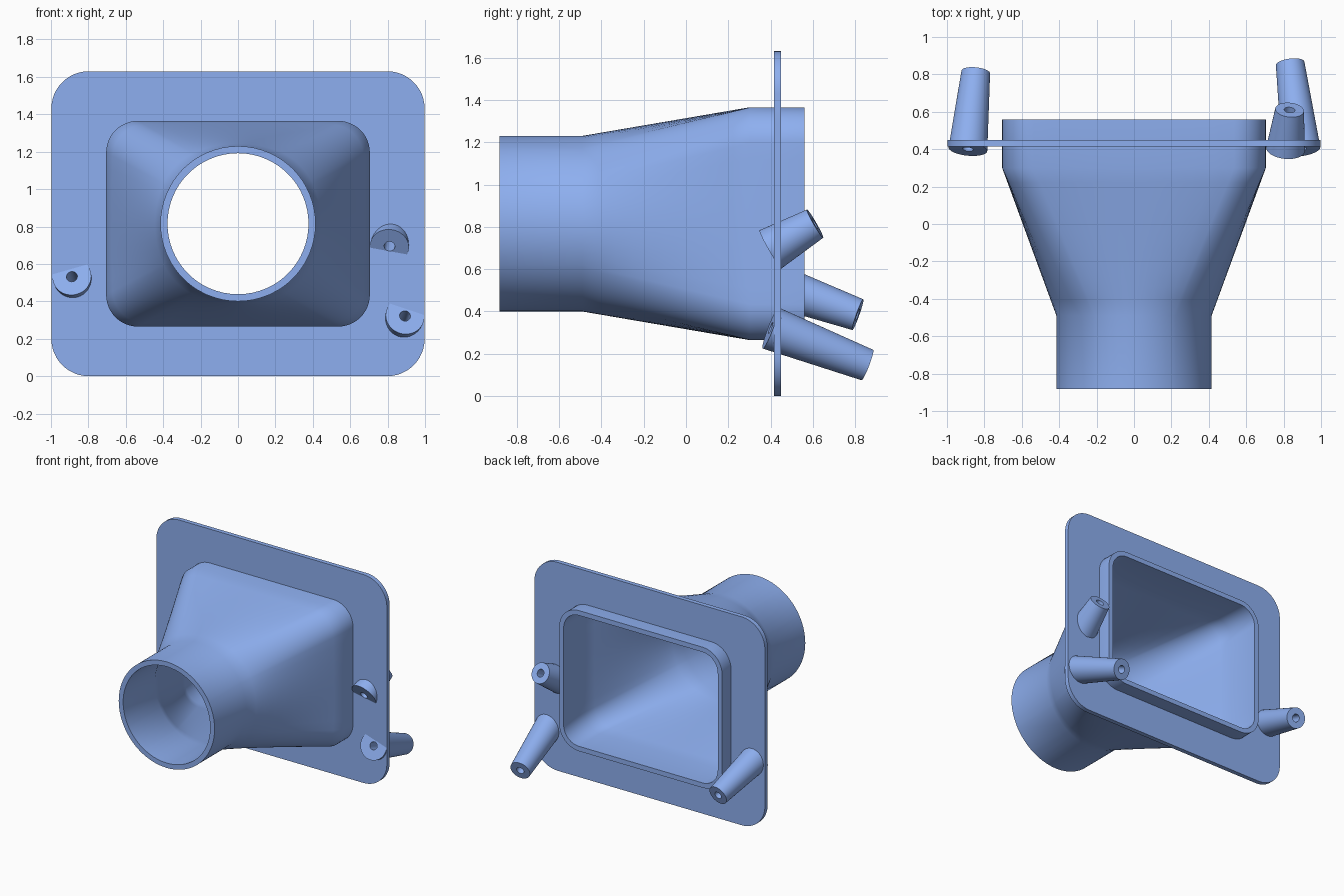
import bpy, bmesh
from math import sin, cos, radians, pi
from mathutils import Vector

if "Cube" in bpy.data.objects:
    bpy.data.objects.remove(bpy.data.objects["Cube"])

CZ = 0.815          # height of the duct axis
ARC, SIDE = 12, 10  # segments per corner and per straight side
CORNERS = [(1, 1), (-1, 1), (-1, -1), (1, -1)]
SPANS = [(28, 60), (120, 152), (208, 240), (300, 332)]  # circle angles matching each corner

blue = bpy.data.materials.new("blue_plastic")
blue.diffuse_color = (0.27, 0.43, 0.87, 1)
blue.use_nodes = True
blue.node_tree.nodes["Principled BSDF"].inputs["Base Color"].default_value = blue.diffuse_color


def rounded_rect(hw, hh, r, y):
    arcs = []
    for k, (sx, sz) in enumerate(CORNERS):
        arcs.append([Vector((sx * (hw - r) + r * cos((k + i / ARC) * pi / 2), y,
                             CZ + sz * (hh - r) + r * sin((k + i / ARC) * pi / 2)))
                     for i in range(ARC + 1)])
    pts = []
    for k in range(4):
        a, b = arcs[k][-1], arcs[(k + 1) % 4][0]
        pts += arcs[k] + [a.lerp(b, i / SIDE) for i in range(1, SIDE)]
    return pts


def matched_circle(r, y):
    angles = []
    for k in range(4):
        a, b = SPANS[k]
        c = SPANS[(k + 1) % 4][0] + (360 if k == 3 else 0)
        angles += [a + (b - a) * i / ARC for i in range(ARC + 1)]
        angles += [b + (c - b) * i / SIDE for i in range(1, SIDE)]
    return [Vector((r * cos(radians(t)), y, CZ + r * sin(radians(t)))) for t in angles]


def ring(center, axis, r, n=48):
    u = axis.cross(Vector((1, 0, 0))).normalized()
    v = axis.cross(u).normalized()
    return [center + r * (cos(2 * pi * i / n) * u + sin(2 * pi * i / n) * v) for i in range(n)]


def loft(name, loops, closed=True):
    """Bridge loops in order; closed joins last to first, otherwise the ends are capped."""
    bm = bmesh.new()
    rows = [[bm.verts.new(p) for p in loop] for loop in loops]
    n = len(rows[0])
    for a, b in zip(rows, rows[1:] + (rows[:1] if closed else [])):
        for i in range(n):
            j = (i + 1) % n
            bm.faces.new((a[i], a[j], b[j], b[i]))
    if not closed:
        bm.faces.new(rows[0])
        bm.faces.new(rows[-1])
    bmesh.ops.recalc_face_normals(bm, faces=bm.faces)
    mesh = bpy.data.meshes.new(name)
    bm.to_mesh(mesh)
    bm.free()
    mesh.materials.append(blue)
    obj = bpy.data.objects.new(name, mesh)
    bpy.context.collection.objects.link(obj)
    return obj


def smooth(obj):
    bpy.ops.object.select_all(action='DESELECT')
    obj.select_set(True)
    bpy.context.view_layer.objects.active = obj
    bpy.ops.object.shade_smooth_by_angle(angle=radians(30))


def duct_skin(inset):
    """Round tube, transition, rectangular collar."""
    tube = matched_circle(0.415 - inset, -0.49)
    box = rounded_rect(0.705 - inset, 0.55 - inset, 0.17 - inset, 0.30)
    steps = 10
    return ([matched_circle(0.415 - inset, -0.882)]
            + [[p.lerp(q, s / steps) for p, q in zip(tube, box)] for s in range(steps + 1)]
            + [rounded_rect(0.705 - inset, 0.55 - inset, 0.17 - inset, 0.56)])


# Hollow duct
smooth(loft("duct", duct_skin(0) + duct_skin(0.038)[::-1]))

# Mounting flange around the collar
flange = loft("flange", [rounded_rect(0.998, 0.815, 0.2, 0.415), rounded_rect(0.998, 0.815, 0.2, 0.45),
                         rounded_rect(0.70, 0.545, 0.165, 0.45), rounded_rect(0.70, 0.545, 0.165, 0.415)])

# Tapered, tilted screw bosses, drilled through the flange
BOSSES = {
    "left_boss": ((-0.888, 0.40, 0.532), (-0.846, 0.812, 0.385)),
    "lower_right_boss": ((0.893, 0.40, 0.322), (0.835, 0.857, 0.147)),
    "upper_right_boss": ((0.81, 0.40, 0.694), (0.832, 0.61, 0.815)),
}
HOLE = 0.029
for name, (front, back) in BOSSES.items():
    a, b = Vector(front), Vector(back)
    axis = (b - a).normalized()
    smooth(loft(name, [ring(a, axis, 0.104), ring(b, axis, 0.077),
                       ring(b, axis, HOLE), ring(a, axis, HOLE)]))
    cutter = loft(name + "_drill", [ring(a - axis * 0.1, axis, HOLE),
                                    ring(a + axis * 0.15, axis, HOLE)], closed=False)
    cutter.hide_render = True
    cutter.display_type = 'WIRE'
    cut = flange.modifiers.new(name + "_hole", 'BOOLEAN')
    cut.object = cutter
    cut.operation = 'DIFFERENCE'
    cut.solver = 'EXACT'
smooth(flange)
